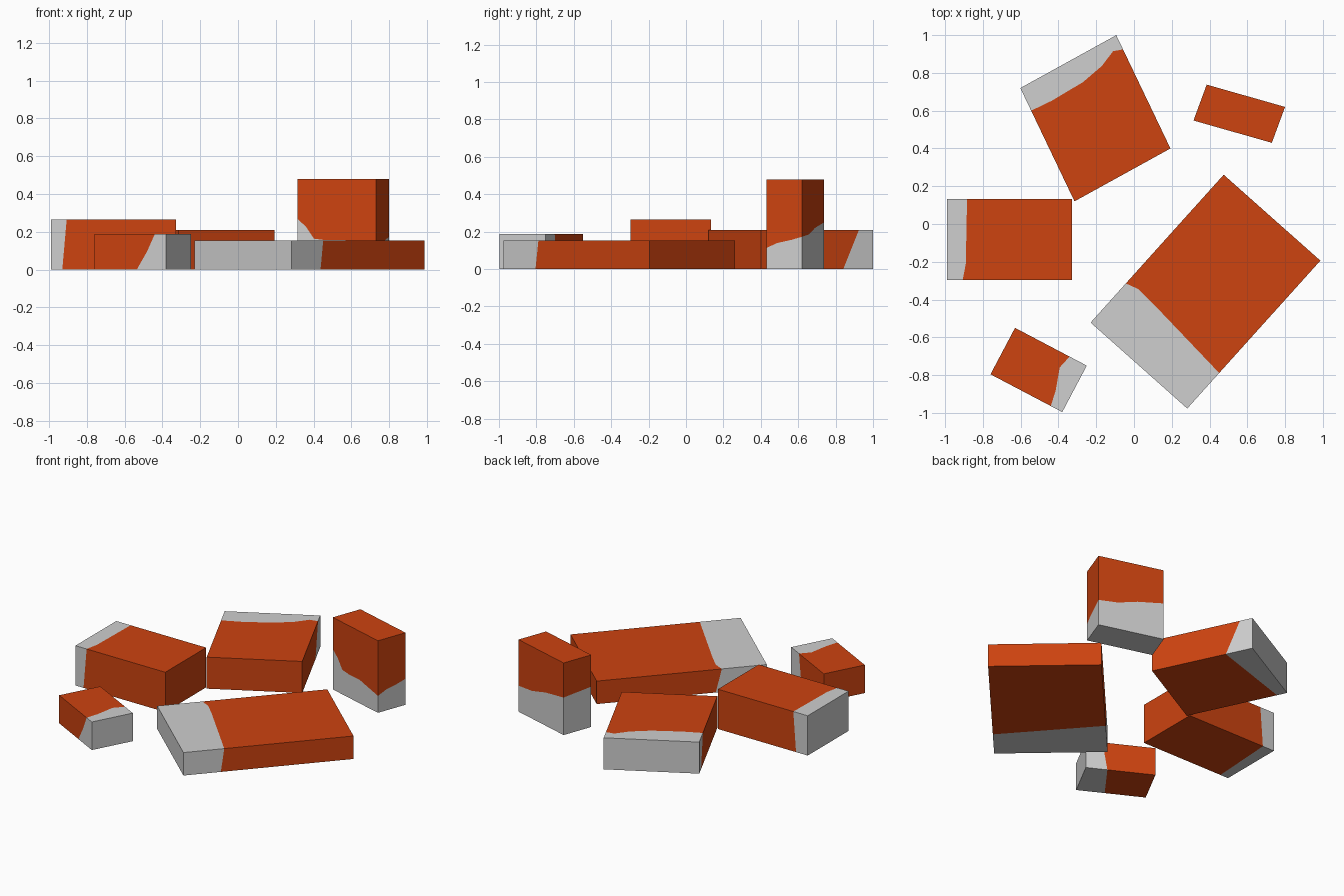
import bpy, bmesh
from mathutils import Vector

if "Cube" in bpy.data.objects:
    bpy.data.objects.remove(bpy.data.objects["Cube"])


def material(name, rgb):
    m = bpy.data.materials.new(name)
    m.diffuse_color = (*rgb, 1)
    m.use_nodes = True
    m.node_tree.nodes["Principled BSDF"].inputs["Base Color"].default_value = m.diffuse_color
    return m


RUST = material("rust_orange", (0.61, 0.056, 0.005))
GREY = material("pale_grey", (0.62, 0.62, 0.62))


def block(name, origin, u, v, w, border):
    """Two-tone box: grey at the u=0 end, orange at the u=1 end.
    border lists (v, w, u) around the box: where the paint edge runs."""
    o, u, v, w = Vector(origin), Vector(u), Vector(v), Vector(w)
    bm = bmesh.new()
    rings = [[bm.verts.new(o + v * b + w * c + u * t) for b, c, t in row] for row in (
        [(b, c, 0) for b, c, a in border],
        [(b, c, a) for b, c, a in border],
        [(b, c, 1) for b, c, a in border])]
    n = len(border)
    for k in range(2):                     # side walls, grey then orange
        for i in range(n):
            j = (i + 1) % n
            f = bm.faces.new((rings[k][i], rings[k][j], rings[k + 1][j], rings[k + 1][i]))
            f.material_index = 1 - k
    bm.faces.new(rings[0]).material_index = 1
    bm.faces.new(rings[2]).material_index = 0
    bmesh.ops.recalc_face_normals(bm, faces=bm.faces)
    me = bpy.data.meshes.new(name)
    bm.to_mesh(me)
    bm.free()
    me.materials.append(RUST)
    me.materials.append(GREY)
    ob = bpy.data.objects.new(name, me)
    bpy.context.collection.objects.link(ob)


# left block, grey at its left end (v runs front to back)
block("left_block", (-0.99, -0.297, 0), (0.662, 0, 0), (0, 0.43, 0), (0, 0, 0.265),
      [(0, 0, 0.09), (0, 1, 0.125), (0.2, 1, 0.15), (1, 1, 0.16), (1, 0, 0.13)])

# back block, grey at its rear end
block("back_block", (-0.602, 0.72, 0), (0.287, -0.6, 0), (0.508, 0.28, 0), (0, 0, 0.21),
      [(0, 0, 0.10), (0, 1, 0.20), (0.21, 1, 0.21), (0.54, 1, 0.20), (0.76, 1, 0.16),
       (0.91, 1, 0.10), (1, 1, 0.125), (1, 0, 0.265)])

# tall block, grey at its foot
block("tall_block", (0.315, 0.548, 0), (0, 0, 0.48), (0.415, -0.118, 0), (0.07, 0.19, 0),
      [(0, 0, 0.56), (0.11, 0, 0.47), (0.21, 0, 0.34), (0.35, 0, 0.325), (0.6, 0, 0.325),
       (1, 0, 0.235), (1, 0.3, 0.29), (1, 0.7, 0.325), (1, 1, 0.36),
       (0.7, 1, 0.385), (0.4, 1, 0.46), (0, 1, 0.52)])

# large flat block, grey at its front-left end
block("large_block", (-0.23, -0.522, 0), (0.705, 0.783, 0), (0.512, -0.455, 0), (0, 0, 0.153),
      [(0, 0, 0.30), (0, 1, 0.265), (0.1, 1, 0.285), (0.26, 1, 0.28), (1, 1, 0.24),
       (1, 0, 0.22)])

# small block, grey at its right end
block("small_block", (-0.25, -0.75, 0), (-0.38, 0.2, 0), (-0.13, -0.246, 0), (0, 0, 0.187),
      [(0, 0, 0.31), (0, 1, 0.24), (0.27, 1, 0.285), (0.7, 1, 0.195), (1, 1, 0.16),
       (1, 0.5, 0.27), (1, 0, 0.41)])
